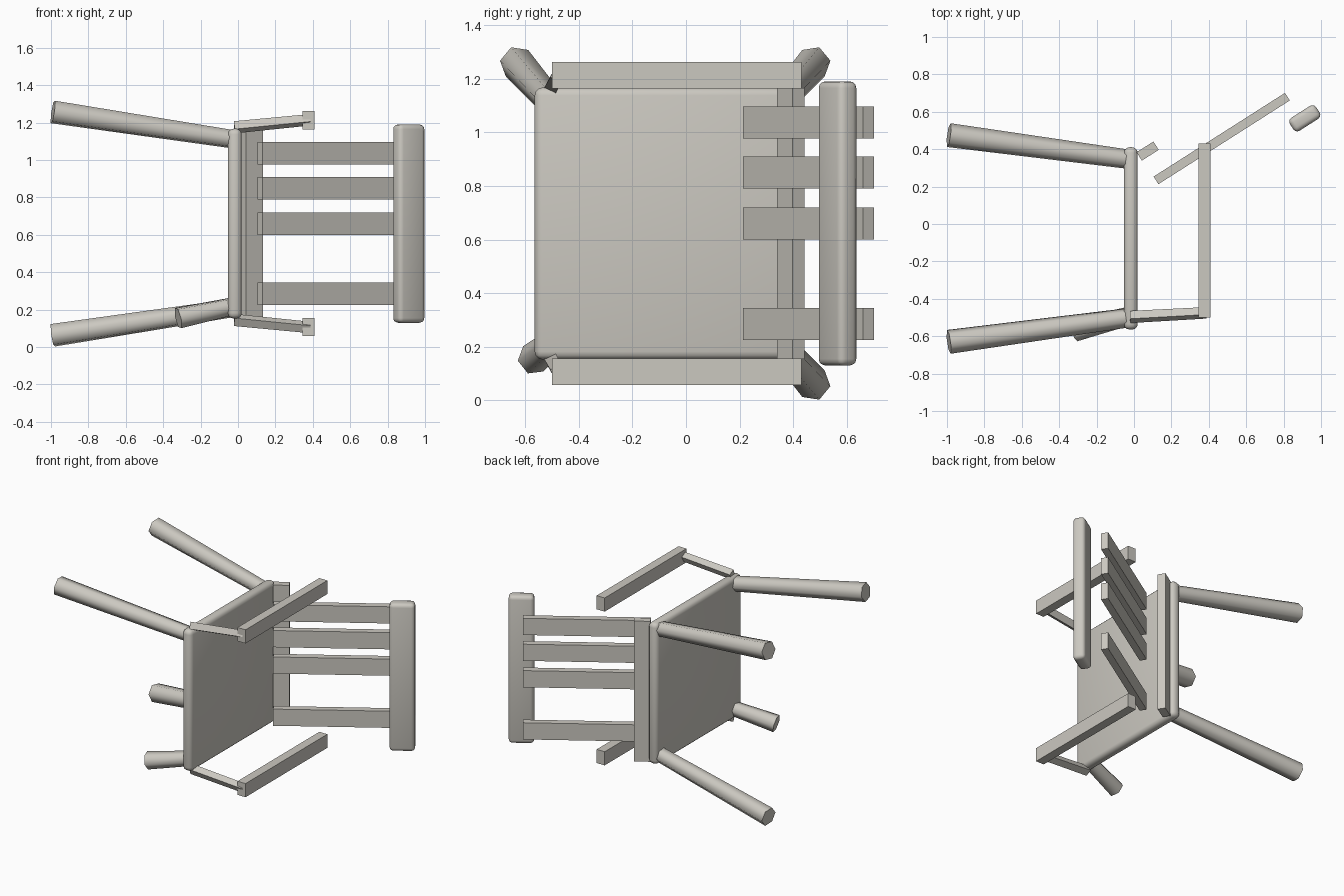
import bpy, bmesh, math
from mathutils import Vector

cube = bpy.data.objects.get("Cube")
if cube:
    bpy.data.objects.remove(cube, do_unlink=True)

MID = 0.66                      # height of the chair's mirror plane
TILT = math.radians(32.5)       # recline of the back

wood = bpy.data.materials.new("pale grey wood")
wood.use_nodes = True
colour = (0.60, 0.58, 0.53, 1)
wood.diffuse_color = colour
wood.node_tree.nodes["Principled BSDF"].inputs["Base Color"].default_value = colour


def add(name, bm, smooth=None):
    bmesh.ops.recalc_face_normals(bm, faces=bm.faces)
    mesh = bpy.data.meshes.new(name)
    bm.to_mesh(mesh)
    bm.free()
    mesh.materials.append(wood)
    ob = bpy.data.objects.new(name, mesh)
    bpy.context.collection.objects.link(ob)
    if smooth:
        bpy.ops.object.select_all(action='DESELECT')
        ob.select_set(True)
        bpy.context.view_layer.objects.active = ob
        bpy.ops.object.shade_smooth_by_angle(angle=math.radians(smooth))
    return ob


def box(name, centre, size, tilt=0, round_edge=0):
    bm = bmesh.new()
    bmesh.ops.create_cube(bm, size=1)
    bmesh.ops.scale(bm, vec=size, verts=bm.verts)
    if round_edge:
        bmesh.ops.bevel(bm, geom=bm.edges[:], offset=round_edge, segments=3,
                        profile=0.5, affect='EDGES')
    ob = add(name, bm, 40 if round_edge else None)
    ob.location = centre
    ob.rotation_euler.z = tilt


def rod(name, start, end, r0, r1, sides, turn, smooth=None):
    # tapered prism whose ends are square to its axis
    a, b = Vector(start), Vector(end)
    d = (b - a).normalized()
    u = Vector((0, 1, 0))
    u = (u - d * u.dot(d)).normalized()
    v = d.cross(u)
    if v.z < 0:
        v = -v
    bm = bmesh.new()
    rings = []
    for p, r in ((a, r0), (b, r1)):
        angles = [math.radians(turn) + math.tau * i / sides for i in range(sides)]
        rings.append([bm.verts.new(p + r * (u * math.cos(t) + v * math.sin(t)))
                      for t in angles])
    for i in range(sides):
        j = (i + 1) % sides
        bm.faces.new((rings[0][i], rings[0][j], rings[1][j], rings[1][i]))
    for ring in rings:
        bm.faces.new(ring)
    add(name, bm, smooth)


# Seat, standing on its edge
box("seat", (-0.017, -0.077, MID), (0.074, 0.975, 1.015), 0, 0.03)

# Three whole legs and one snapped leg
for name, side, y0, y1, turn in (("upper_back_leg", 1, 0.345, 0.475, 10),
                                 ("upper_front_leg", 1, -0.50, -0.63, 50),
                                 ("lower_back_leg", -1, 0.345, 0.475, -10)):
    rod(name, (-0.02, y0, MID + side * 0.45), (-0.99, y1, MID + side * 0.597),
        0.052, 0.065, 6, turn, 70)
rod("snapped_front_leg", (-0.02, -0.49, 0.22), (-0.32, -0.57, 0.155),
    0.05, 0.06, 6, -50, 70)

# Arms and their twisted supports
for label, side in (("upper", 1), ("lower", -1)):
    box(label + "_arm", (0.378, -0.035, MID + side * 0.553), (0.064, 0.93, 0.098))
    rod(label + "_arm_support", (-0.02, -0.497, MID + side * 0.515),
        (0.385, -0.475, MID + side * 0.555), 0.034, 0.032, 4, side * 17)

# Reclined back: lower rail, remaining slats, rounded top rail
box("back_lower_rail", (0.073, 0.39, MID), (0.107, 0.053, 1.01), TILT)
for i, z in enumerate((1.036, 0.85, 0.66, 0.285)):
    box("back_slat_%d" % (i + 1), (0.469, 0.457, z), (0.833, 0.048, 0.12), TILT)
box("back_top_rail", (0.913, 0.565, MID), (0.167, 0.082, 1.06), TILT, 0.025)
